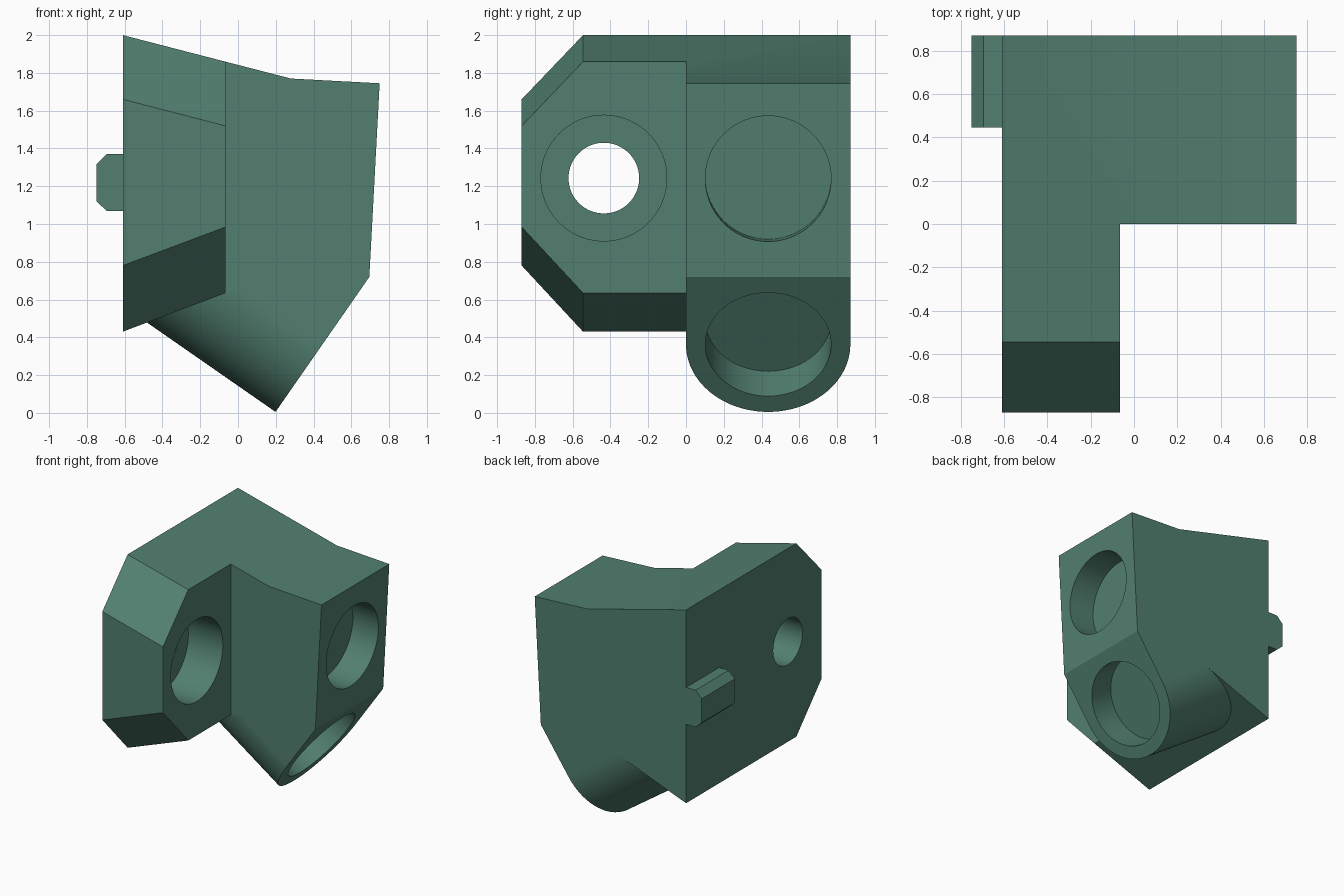
import bpy, bmesh, math
from mathutils import Vector

if "Cube" in bpy.data.objects:
    bpy.data.objects.remove(bpy.data.objects["Cube"])

green = bpy.data.materials.new("dark green")
green.diffuse_color = (0.085, 0.215, 0.162, 1)
green.use_nodes = True
green.node_tree.nodes["Principled BSDF"].inputs["Base Color"].default_value = green.diffuse_color


def prism(name, points, push):
    """Closed solid: a flat outline pushed along a vector."""
    bm = bmesh.new()
    face = bm.faces.new([bm.verts.new(p) for p in points])
    out = bmesh.ops.extrude_face_region(bm, geom=[face], use_keep_orig=True)
    moved = [v for v in out["geom"] if isinstance(v, bmesh.types.BMVert)]
    bmesh.ops.translate(bm, verts=moved, vec=Vector(push))
    bmesh.ops.recalc_face_normals(bm, faces=bm.faces)
    mesh = bpy.data.meshes.new(name)
    bm.to_mesh(mesh)
    bm.free()
    mesh.materials.append(green)
    ob = bpy.data.objects.new(name, mesh)
    bpy.context.collection.objects.link(ob)
    return ob


def arc(centre, side, up, r, start=0, end=360, n=96):
    """Points on an arc in the plane of the two unit vectors."""
    steps = n if end - start == 360 else n + 1
    angles = [math.radians(start + (end - start) * i / n) for i in range(steps)]
    return [centre + r * (side * math.cos(a) + up * math.sin(a)) for a in angles]


def combine(target, other, operation):
    mod = target.modifiers.new(operation, "BOOLEAN")
    mod.operation = operation
    mod.solver = "EXACT"
    mod.object = other
    bpy.context.view_layer.objects.active = target
    bpy.ops.object.modifier_apply(modifier=mod.name)
    bpy.data.objects.remove(other)


Y = Vector((0, 1, 0))
Z = Vector((0, 0, 1))
R = 0.435                       # half width of each arm
BORE = 0.333                    # large hole radius

# Angled arm frame: centre of its end face, inward axis, and up along the face
end = Vector((0.447, R, 0.3625))
axis = Vector((-0.82, 0, 0.57)).normalized()
rise = Vector((0.57, 0, 0.82)).normalized()
corner = end + rise * R

# Main block, an outline in x and z pushed along y
outline = [(-0.61, 2), (0.28, 1.77), (0.75, 1.745), (corner.x, corner.z),
           (0.013, 0.664), (-0.61, 0.43)]
body = prism("bracket_body", [(x, 0, z) for x, z in outline], (0, 2 * R, 0))

# Angled arm with a round underside
u_shape = arc(end, Y, rise, R, 180, 360, 64)
u_shape += [corner + Y * R, corner - Y * R]
for p in u_shape:               # keep the straight sides flush with the block
    p.y = min(max(p.y, 0), 2 * R)
combine(body, prism("angled_arm", u_shape, axis * 0.85), "UNION")

# Side plate with chamfered corners, tapering away from the wall side
x0, x1 = -0.61, -0.065
top_drop = (x1 - x0) * 0.23 / 0.89
low_rise = (x1 - x0) * 0.234 / 0.623
plate = prism("side_plate",
              [(x0, 0, 2), (x0, -0.545, 2), (x0, -0.87, 1.66),
               (x0, -0.87, 0.78), (x0, -0.545, 0.43), (x0, 0, 0.43)],
              (x1 - x0, 0, 0))
for v in plate.data.vertices:
    if v.co.x > -0.3:
        v.co.z += -top_drop if v.co.z > 1.2 else low_rise
combine(body, plate, "UNION")

# Locating tab on the wall side
tab = [(-0.55, 1.07), (-0.695, 1.07), (-0.75, 1.12), (-0.75, 1.315),
       (-0.695, 1.37), (-0.55, 1.37)]
combine(body, prism("locating_tab", [(x, 0.445, z) for x, z in tab],
                    (0, 2 * R - 0.445, 0)), "UNION")


def bore(centre, inward, up, r, depth):
    """Cut a round hole that starts just outside the surface."""
    start = centre - inward * 0.1
    combine(body, prism("hole_cutter", arc(start, Y, up, r),
                        inward * (depth + 0.1)), "DIFFERENCE")


# Screw hole with a wide recess, then the two shallow sockets
left = Vector((-1, 0, 0))
bore(Vector((x1, -R, 1.243)), left, Z, BORE, 0.31)
bore(Vector((x1, -R, 1.243)), left, Z, 0.187, 0.8)
tilt = Vector((0.0535, 0, 1)).normalized()
bore(Vector((0.723, R, 1.24)), Vector((-1, 0, 0.0535)).normalized(), tilt, BORE, 0.23)
bore(end, axis, rise, BORE, 0.23)

body.select_set(True)
bpy.context.view_layer.objects.active = body
bpy.ops.object.shade_smooth_by_angle(angle=math.radians(30))
